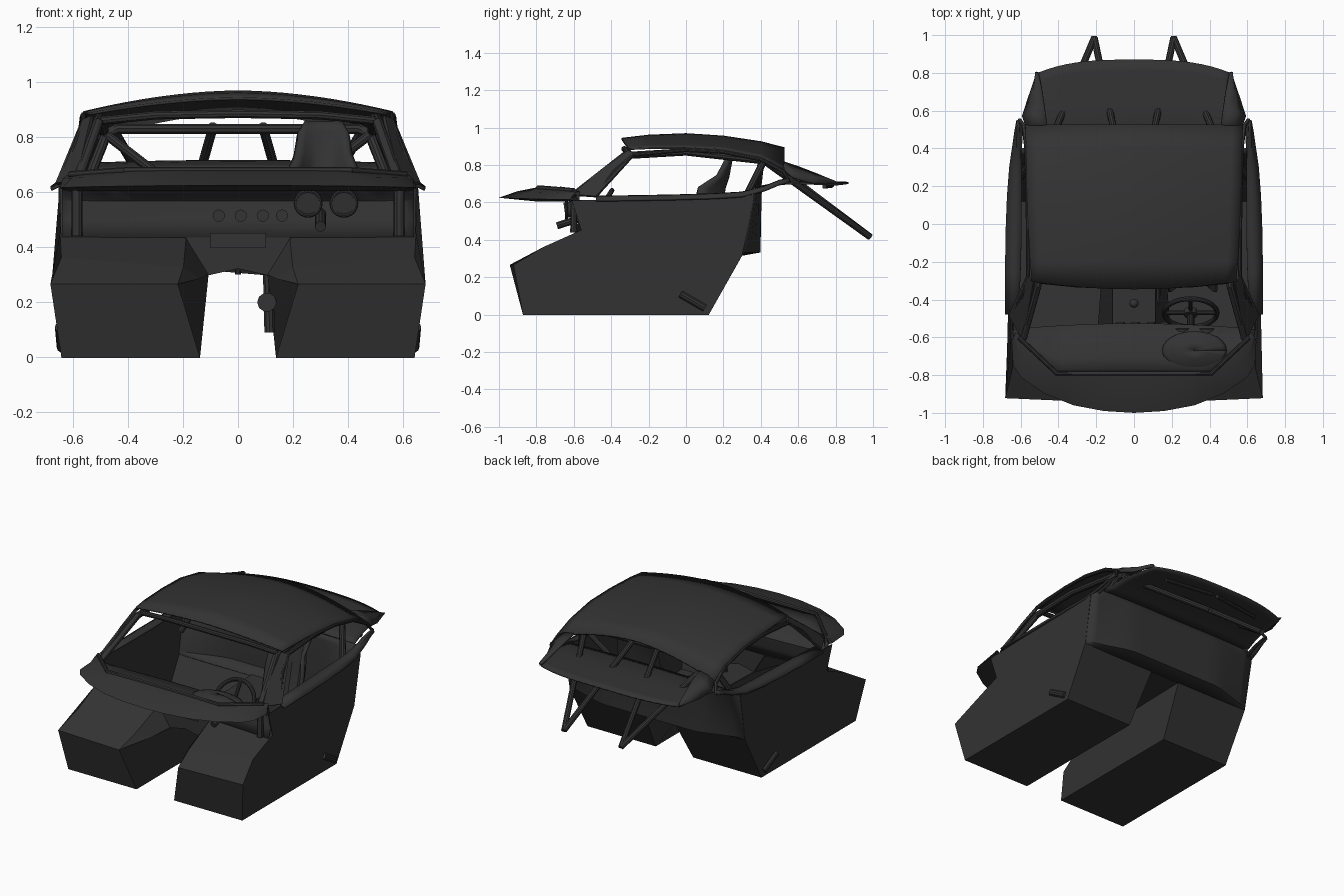
import bpy, bmesh, math
from mathutils import Vector, Matrix

if "Cube" in bpy.data.objects:
    bpy.data.objects.remove(bpy.data.objects["Cube"])

mat = bpy.data.materials.new("charcoal")
mat.diffuse_color = (0.033, 0.033, 0.033, 1)
mat.use_nodes = True
mat.node_tree.nodes["Principled BSDF"].inputs["Base Color"].default_value = mat.diffuse_color


def finish(name, bm, thick=0.0, smooth=True):
    bmesh.ops.recalc_face_normals(bm, faces=bm.faces[:])
    me = bpy.data.meshes.new(name)
    bm.to_mesh(me)
    bm.free()
    me.materials.append(mat)
    ob = bpy.data.objects.new(name, me)
    bpy.context.collection.objects.link(ob)
    if thick:
        m = ob.modifiers.new("thickness", 'SOLIDIFY')
        m.thickness, m.offset = thick, 0
    if smooth:
        bpy.ops.object.select_all(action='DESELECT')
        ob.select_set(True)
        bpy.context.view_layer.objects.active = ob
        bpy.ops.object.shade_smooth_by_angle(angle=math.radians(30))
    return ob


def mesh(name, verts, faces, mirror=False, thick=0.008, smooth=False):
    bm = bmesh.new()
    for s in ((1, -1) if mirror else (1,)):
        vs = [bm.verts.new((s * x, y, z)) for x, y, z in verts]
        for f in faces:
            bm.faces.new([vs[i] for i in f])
    return finish(name, bm, thick, smooth)


def grid(name, rows, mirror=False, thick=0.008):
    n = len(rows[0])
    faces = [(r * n + c, r * n + c + 1, (r + 1) * n + c + 1, (r + 1) * n + c)
             for r in range(len(rows) - 1) for c in range(n - 1)]
    return mesh(name, [p for r in rows for p in r], faces, mirror, thick, True)


def tube(name, pts, r, mirror=False, cyclic=False):
    bm = bmesh.new()
    for s in ((1, -1) if mirror else (1,)):
        cu = bpy.data.curves.new("path", 'CURVE')
        cu.dimensions = '3D'
        cu.bevel_depth, cu.bevel_resolution, cu.use_fill_caps = r, 3, True
        sp = cu.splines.new('POLY')
        sp.points.add(len(pts) - 1)
        sp.use_cyclic_u = cyclic
        for p, q in zip(sp.points, pts):
            p.co = (s * q[0], q[1], q[2], 1)
        ob = bpy.data.objects.new("path", cu)
        me = bpy.data.meshes.new_from_object(ob)
        bm.from_mesh(me)
        bpy.data.objects.remove(ob)
        bpy.data.meshes.remove(me)
    return finish(name, bm)


def lerp_path(pts, t):
    # piecewise linear lookup on rows sorted by first value
    for a, b in zip(pts, pts[1:]):
        if t <= b[0]:
            k = (t - a[0]) / (b[0] - a[0])
            return [u + (v - u) * k for u, v in zip(a, b)]
    return pts[-1]


# footwells and side walls
V = [(.14, -.87, 0), (.64, -.87, 0), (.68, -.92, .265), (.22, -.94, .265),
     (.14, .12, 0), (.64, .12, 0), (.645, .30, .32), (.11, .30, .32),
     (.645, -.56, .45), (.19, -.56, .43), (.11, -.56, .30),
     (.65, -.61, .61), (.65, .36, .64), (.64, -.76, .36), (.20, -.80, .325), (.14, -.72, .285)]
mesh("footwell", V, [(0, 1, 2, 3), (0, 4, 5, 1), (4, 7, 6, 5), (0, 3, 15, 10, 7, 4),
                     (3, 2, 13, 14), (14, 13, 8, 9), (3, 14, 15), (15, 14, 9, 10),
                     (1, 5, 6, 12, 11, 8, 13, 2)], True, 0.006)
# tunnel roof and front bulkhead
mesh("tunnel", [(-.11, -.56, .30), (0, -.56, .325), (.11, -.56, .30), (.11, .30, .32), (-.11, .30, .32),
                (-.19, -.56, .435), (.19, -.56, .435)],
     [(0, 1, 2, 3, 4), (0, 1, 2, 6, 5)])
mesh("bulkhead_slot", [(x, y, z) for y in (-.572, -.56) for x, z in
                       ((-.1, .4), (.1, .4), (.1, .45), (-.1, .45))],
     [(0, 1, 2, 3), (0, 1, 5, 4), (1, 2, 6, 5), (2, 3, 7, 6), (3, 0, 4, 7)], thick=0.004)
# curved rear bulkhead with floor ledge
us = [i / 10 - 1 for i in range(21)]
grid("rear_bulkhead", [[(u * w, y0 + (y1 - y0) * min(1, 2.2 * (1 - abs(u))), z) for u in us]
                       for w, y0, y1, z in ((.645, .295, .295, .318), (.645, .30, .395, .335),
                                            (.65, .36, .40, .64), (.6, .40, .405, .675))])
# dashboard, its front edge following the windscreen base
grid("dashboard", [[(u * .64, y - .03 * u * u + k * max(0, abs(u) - .62), z - .1 * k * max(0, abs(u) - .62))
                    for u in us]
                   for y, z, k in ((-.79, .66, .62), (-.70, .645, .36), (-.57, .61, .05), (-.53, .57, 0),
                                   (-.54, .50, 0), (-.56, .435, 0))])


def disc(name, c, axis, r, d, seg=24):
    bm = bmesh.new()
    q = Vector(axis).to_track_quat('Z', 'Y').to_matrix().to_4x4()
    bmesh.ops.create_cone(bm, cap_ends=True, segments=seg, radius1=r, radius2=r, depth=d,
                          matrix=Matrix.Translation(c) @ q)
    return finish(name, bm)


# gauges, knobs and gauge hood
for x in (.255, .385):
    disc("gauge", (x, -.60, .565), (0, 1, .15), .042, .10)
    tube("gauge_ring", [(x + .045 * math.cos(i * math.tau / 24), -.64, .56 + .045 * math.sin(i * math.tau / 24))
                        for i in range(24)], .008, cyclic=True)
for x in (-.07, .01, .09, .16):
    disc("dash_knob", (x, -.55, .515), (0, 1, 0), .022, .06, 16)
grid("gauge_hood", [[(.32 + r * .17 * math.cos(a), -.67 - r * .10 * math.sin(a),
                      .645 + .035 * (1 - r * r)) for a in [i * math.pi / 12 for i in range(25)]]
                    for r in (.02, .4, .7, .9, 1)])
# steering wheel and column
tilt = Matrix.Rotation(math.radians(-32), 4, 'X')
ctr = Vector((.30, -.47, .545))


def wheel_pt(r, a):
    return ctr + tilt @ Vector((r * math.cos(a), 0, r * math.sin(a)))


tube("steering_rim", [wheel_pt(.14, i * math.tau / 32) for i in range(32)], .013, cyclic=True)
for a in (0, math.pi, -math.pi / 2, math.pi / 2):
    tube("steering_spoke", [wheel_pt(.02, a), wheel_pt(.135, a)], .011)
disc("steering_hub", ctr, tilt @ Vector((0, 1, 0)), .035, .03)
tube("steering_column", [ctr, (.30, -.69, .475)], .02)
# gear lever and tunnel equipment
tube("gear_lever", [(0, -.42, .30), (0, -.42, .46)], .010)
bm = bmesh.new()
bmesh.ops.create_uvsphere(bm, u_segments=16, v_segments=10, radius=.024,
                          matrix=Matrix.Translation((0, -.42, .47)))
finish("gear_knob", bm)
tube("tunnel_motor", [(.105, -.45, .2), (.105, -.2, .2)], .035)
tube("tunnel_pipe", [(.115, -.3, .09), (.11, -.3, .30)], .02)

# bucket seat: curved shell with narrow headrest and side bolsters
seat = []
for w, y, z, b in ((.12, -.30, .14, .06), (.13, -.10, .10, .09), (.13, .03, .12, .12), (.13, .12, .30, .14),
                   (.135, .18, .55, .14), (.12, .20, .68, .13), (.10, .22, .74, .05),
                   (.09, .235, .82, .02), (.07, .24, .855, .0)):
    row = []
    for i in range(9):
        u = i / 4 - 1
        k = max(0, abs(u) - .4) / .6
        row.append((.31 + u * w, y - b * k * (z > .11), z + (.12 * k if z < .15 else 0)))
    seat.append(row)
grid("seat", seat, thick=.025)

# roof skin
prof = [(-.345, .54, .94, .885), (-.2, .55, .957, .89), (0, .56, .965, .89), (.2, .567, .952, .88),
        (.4, .57, .922, .84), (.525, .575, .89, .775)]
grid("roof", [[(u * p[1], p[0] + (.04 * u * u if p[0] < -.3 else 0),
                p[2] - (p[2] - p[3]) * abs(u) ** 1.8) for u in us] for p in prof], thick=.010)
# rear buttresses beside the rear opening
inner = [(.46, .522, .815), (.472, .61, .785), (.485, .70, .75), (.505, .80, .705)]
outer = [(.575, .522, .775), (.59, .57, .735), (.56, .66, .705), (.51, .805, .698)]
grid("rear_buttress", [inner, [tuple((a + b) / 2 + d for a, b, d in zip(i, o, (.012, 0, .008)))
                               for i, o in zip(inner, outer)], outer], True, .010)
# rear deck with rounded trailing edge
deck = []
for t in [i / 8 for i in range(9)]:
    row = []
    for u in us:
        w = .58 - .07 * t
        y1 = .87 - .07 * abs(u) ** 3
        row.append((u * w, .40 + (y1 - .40) * t,
                    .675 + .035 * math.sin(min(1, t * 2) * math.pi / 2) + .010 * (1 - u * u) - .015 * t))
    deck.append(row)
grid("rear_deck", deck, thick=.010)
tube("deck_strip", [(.36, .74, .685), (.02, .78, .69)], .012, True)

# front cowl crescent, upper and lower skins
up, mid, low, back = [], [], [], []
for u in us:
    a = abs(u)
    f = lerp_path([(0, 0, -1.0), (.2, .16, -.99), (.4, .32, -.96), (.6, .47, -.90), (.8, .595, -.815),
                   (.9, .64, -.75), (1, .648, -.62)], a)
    b = lerp_path([(0, 0, -.80), (.6, .40, -.80), (1, .625, -.57)], a)
    s = 1 if u >= 0 else -1
    up.append((s * f[1], f[2], .625 - .01 * a * a))
    mid.append((s * (f[1] + b[1]) / 2, (f[2] + b[2]) / 2, .66 - .01 * a * a))
    back.append((s * b[1], b[2], .68 - .02 * a ** 3))
    low.append((s * b[1], b[2], .605))
grid("front_cowl", [up, mid, back, low, up], thick=0)
# windscreen frame
tube("windscreen_lower_frame", [(-.61, -.60, .665), (-.41, -.79, .68), (.41, -.79, .68), (.61, -.60, .665)], .012)
tube("windscreen_upper_frame", [(-.50, -.30, .86), (-.3, -.32, .88), (0, -.33, .885), (.3, -.32, .88), (.50, -.30, .86)], .016)
mesh("windscreen_pillar", [(.585, -.62, .64), (.66, -.48, .63), (.565, -.27, .86), (.53, -.31, .875)],
     [(0, 1, 2, 3)], True, .012)

# door sills sweeping to a point at the rear
sill = [(-.48, .61, .68, .615), (-.25, .60, .68, .618), (-.05, .595, .678, .622), (.15, .595, .67, .628),
        (.3, .595, .658, .637), (.42, .60, .64, .668), (.50, .605, .627, .70), (.55, .608, .617, .71)]
grid("door_sill", [[(i, y, z + .015), ((i + o) / 2, y, z + .013), (o, y, z - .005)]
                   for y, i, o, z in sill], True, .012)
# side window surround
tube("window_surround", [(.645, -.48, .635), (.59, -.38, .77), (.56, -.28, .855), (.562, 0, .88), (.565, .2, .87),
                         (.57, .40, .83), (.585, .52, .765), (.605, .55, .715), (.60, .46, .69), (.61, .33, .645)],
     .011, True)

# roll cage
tube("cage_front_leg", [(.585, -.60, .44), (.585, -.60, .64), (.51, -.33, .85), (.50, .0, .87), (.49, .40, .825)],
     .02, True)
tube("cage_main_hoop", [(-.60, .25, .50), (-.58, .28, .55), (-.48, .41, .81), (-.44, .42, .83), (.44, .42, .83),
                        (.48, .41, .81), (.58, .28, .55), (.60, .25, .50)], .02)
tube("cage_inner_stay", [(.09, .42, .84), (.21, .985, .415)], .018, True)
tube("cage_outer_stay", [(.45, .42, .82), (.21, .985, .415)], .018, True)
tube("cage_diagonal", [(.48, .40, .81), (.26, .38, .64)], .018, True)
# jacking stubs low on each side
tube("jack_stub", [(.645, -.03, .11), (.638, .10, .035)], .021, True)
tube("jack_peg", [(.62, .06, .03), (.62, .125, .05)], .018, True)
